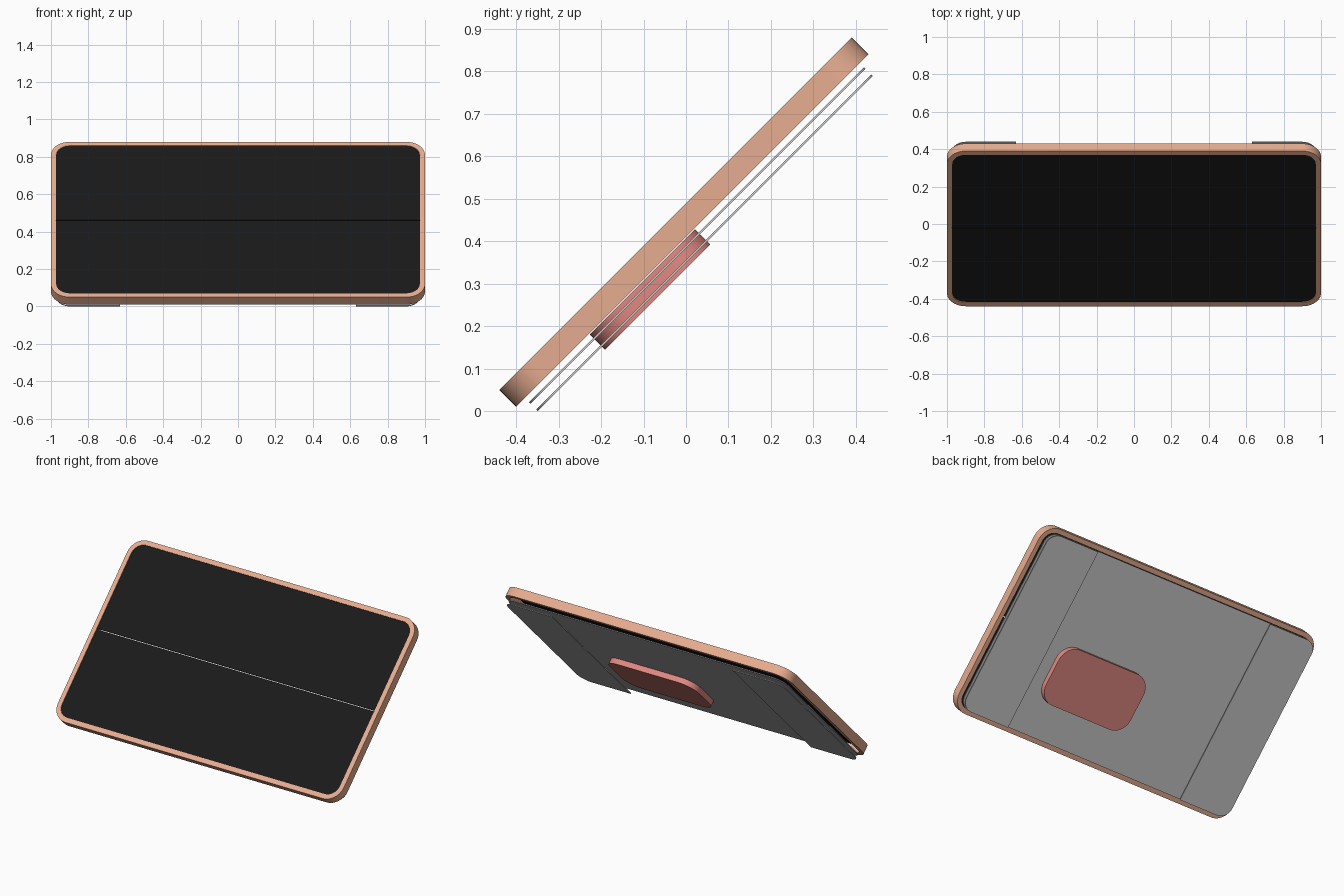
import bpy, bmesh, math
from mathutils import Matrix

if "Cube" in bpy.data.objects:
    bpy.data.objects.remove(bpy.data.objects["Cube"])

# The whole device leans back 45 degrees: local x = across, y = up the slope, z = out of the front
TILT = Matrix.Rotation(math.radians(45), 4, 'X')
MID = 0.311   # centre of the slab along the slope


def material(name, rgb):
    m = bpy.data.materials.new(name)
    m.diffuse_color = (*rgb, 1)
    m.use_nodes = True
    m.node_tree.nodes["Principled BSDF"].inputs["Base Color"].default_value = m.diffuse_color
    return m


def outline(x0, x1, y0, y1, radii, seg=12):
    """Rectangle outline with radii for corners: right-top, left-top, left-bottom, right-bottom."""
    pts = []
    corners = [(x1, y1, -1, -1), (x0, y1, 1, -1), (x0, y0, 1, 1), (x1, y0, -1, 1)]
    for k, ((x, y, sx, sy), r) in enumerate(zip(corners, radii)):
        if r == 0:
            pts.append((x, y))
            continue
        for i in range(seg + 1):
            a = math.pi / 2 * (k + i / seg)
            pts.append((x + sx * r + r * math.cos(a), y + sy * r + r * math.sin(a)))
    return pts


def slab(name, outer, z0, z1, mat=None, inner=None):
    """Extrude an outline from z0 to z1; with an inner outline it becomes a ring."""
    bm = bmesh.new()
    loop = lambda pts, z: [bm.verts.new((x, y, z)) for x, y in pts]

    def bridge(a, b):
        for i in range(len(a)):
            j = (i + 1) % len(a)
            bm.faces.new((a[i], a[j], b[j], b[i]))

    lo, hi = loop(outer, z0), loop(outer, z1)
    bridge(lo, hi)
    if inner:
        ilo, ihi = loop(inner, z0), loop(inner, z1)
        bridge(hi, ihi)
        bridge(ihi, ilo)
        bridge(ilo, lo)
    else:
        bm.faces.new(hi)
        bm.faces.new(lo[::-1])
    bmesh.ops.recalc_face_normals(bm, faces=bm.faces)
    bm.transform(TILT)
    me = bpy.data.meshes.new(name)
    bm.to_mesh(me)
    bm.free()
    ob = bpy.data.objects.new(name, me)
    bpy.context.collection.objects.link(ob)
    if mat:
        me.materials.append(mat)
    bpy.ops.object.select_all(action='DESELECT')
    ob.select_set(True)
    bpy.context.view_layer.objects.active = ob
    bpy.ops.object.shade_smooth_by_angle(angle=math.radians(30))
    return ob


orange = material("frame_orange", (0.80, 0.42, 0.28))
black = material("screen_black", (0.01, 0.01, 0.01))
red = material("pad_red", (0.75, 0.25, 0.22))

HX, HY = 0.972, 0.558        # half size of the opening and back plates
Y0, Y1 = MID - HY, MID + HY
R = 0.072

# Outer frame
slab("frame", outline(-1, 1, MID - 0.587, MID + 0.587, [0.1] * 4), 0.290, 0.346, orange,
     inner=outline(-HX, HX, Y0, Y1, [R] * 4))

# Two screen halves with a fine slit between them
slab("upper_screen", outline(-HX, HX, MID + 0.003, Y1, [R, R, 0, 0]), 0.335, 0.341, black)
slab("lower_screen", outline(-HX, HX, Y0, MID - 0.003, [0, 0, R, R]), 0.335, 0.341, black)

# Back plate, floating just behind the frame
slab("back_plate", outline(-HX, HX, Y0, Y1, [R] * 4), 0.271, 0.276)

# Side flaps behind the back plate
slab("right_flap", outline(0.63, HX, Y0, Y1, [R, 0, 0, R]), 0.247, 0.252)
slab("left_flap", outline(-HX, -0.63, Y0, Y1, [0, R, R, 0]), 0.247, 0.252)

# Rounded pad on the back, off centre
slab("back_pad", outline(-0.08, 0.54, -0.033, 0.318, [0.1] * 4), 0.237, 0.288, red)
